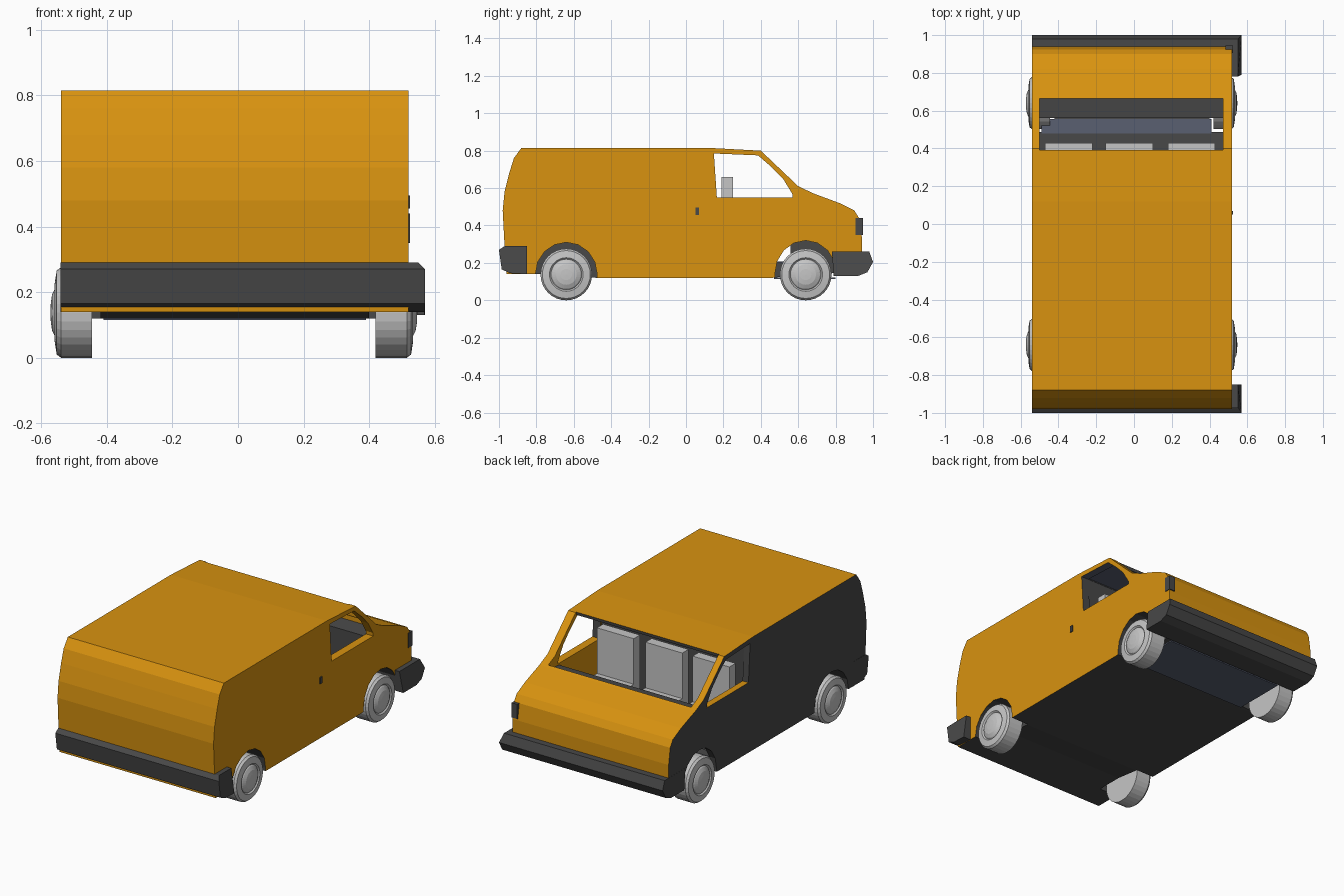
import bpy, bmesh, math

if "Cube" in bpy.data.objects:
    bpy.data.objects.remove(bpy.data.objects["Cube"])


def mat(name, r, g, b):
    m = bpy.data.materials.new(name)
    m.diffuse_color = (r, g, b, 1)
    m.use_nodes = True
    m.node_tree.nodes["Principled BSDF"].inputs["Base Color"].default_value = m.diffuse_color
    return m


ORANGE = mat("orange paint", 0.69, 0.29, 0.005)
DARK = mat("dark grey", 0.065, 0.065, 0.065)
BLUE = mat("blue grey lining", 0.10, 0.115, 0.165)
LIGHT = mat("light grey", 0.56, 0.56, 0.56)


def make(name, bm, *mats):
    bmesh.ops.recalc_face_normals(bm, faces=bm.faces)
    me = bpy.data.meshes.new(name)
    bm.to_mesh(me)
    bm.free()
    for m in mats:
        me.materials.append(m)
    ob = bpy.data.objects.new(name, me)
    bpy.context.collection.objects.link(ob)
    return ob


def extrude(name, profile, x0, x1, *mats):
    """Extrude a (y, z) side profile along x."""
    bm = bmesh.new()
    a = [bm.verts.new((x0, y, z)) for y, z in profile]
    b = [bm.verts.new((x1, y, z)) for y, z in profile]
    n = len(profile)
    bm.faces.new(a)
    bm.faces.new(b)
    for i in range(n):
        bm.faces.new((a[i], a[(i + 1) % n], b[(i + 1) % n], b[i]))
    return make(name, bm, *mats)


def box(name, x0, x1, y0, y1, z0, z1, m):
    return extrude(name, [(y0, z0), (y1, z0), (y1, z1), (y0, z1)], x0, x1, m)


# Body: side profile extruded across the width
body = extrude("body", [
    (-0.96, 0.14), (-0.79, 0.14), (-0.64, 0.14), (-0.48, 0.12), (0.46, 0.12),
    (0.64, 0.14), (0.94, 0.15), (0.94, 0.34), (0.925, 0.44), (0.90, 0.48),
    (0.82, 0.52), (0.68, 0.572), (0.60, 0.61), (0.50, 0.705), (0.40, 0.80),
    (0.12, 0.815), (-0.88, 0.815), (-0.92, 0.76), (-0.945, 0.68),
    (-0.97, 0.58), (-0.98, 0.48), (-0.97, 0.29)], -0.54, 0.52,
    ORANGE, DARK, BLUE)

# Cutters: cabin with windscreen opening, side windows, wheel wells
cutters = [
    extrude("cabin_cutter", [
        (0.151, 0.20), (0.56, 0.20), (0.56, 0.54), (0.665, 0.55), (0.665, 0.64),
        (0.45, 0.86), (0.402, 0.86), (0.39, 0.782), (0.151, 0.79)], -0.50, 0.47),
    extrude("window_cutter", [
        (0.165, 0.55), (0.57, 0.55), (0.568, 0.57), (0.52, 0.648),
        (0.46, 0.71), (0.385, 0.775), (0.149, 0.785)], -0.7, 0.7)]
for cy, top in ((-0.64, 0.17), (0.64, 0.18)):
    arch = [(cy + 0.165 * math.cos(i * math.pi / 8),
             0.14 + top * math.sin(i * math.pi / 8)) for i in range(9)]
    arch += [(cy - 0.165, 0.05), (cy + 0.165, 0.05)]
    for x0, x1 in ((0.40, 0.65), (-0.67, -0.42)):
        cutters.append(extrude("wheel_well_cutter", arch, x0, x1))
for c in cutters:
    c.hide_render = True
    mod = body.modifiers.new("cut", "BOOLEAN")
    mod.operation = "DIFFERENCE"
    mod.solver = "EXACT"
    mod.object = c
bpy.context.view_layer.update()
dg = bpy.context.evaluated_depsgraph_get()
cut_mesh = bpy.data.meshes.new_from_object(body.evaluated_get(dg))
body.modifiers.clear()
body.data = cut_mesh
for c in cutters:
    bpy.data.objects.remove(c)
cut_mesh.materials.clear()
for m in (ORANGE, DARK, BLUE):
    cut_mesh.materials.append(m)

# Body colours by position and direction
for p in cut_mesh.polygons:
    (x, y, z), n = p.center, p.normal
    p.material_index = 0
    in_cabin = -0.51 < x < 0.475 and 0.14 < y < 0.67 and z < 0.80
    in_well = z < 0.34 and abs(abs(y) - 0.64) < 0.18
    if n.x < -0.9 and x < -0.49:
        p.material_index = 1                      # plain dark left side
    elif n.x > 0.9 and x < -0.49:
        p.material_index = 1                      # left inner wall
    elif x < -0.505 and 0.14 < y < 0.58 and 0.54 < z < 0.79 and n.y * n.z < -0.1:
        p.material_index = 1                      # left window frame
    elif n.z < -0.8 and z < 0.2:
        p.material_index = 1                      # underside
    elif in_well and not (n.x > 0.9 and x > 0.51):
        p.material_index = 1                      # wheel wells
    elif in_cabin and n.z < -0.5 and z > 0.7:
        p.material_index = 2                      # ceiling lining
    elif in_cabin and abs(n.x) < 0.5 and (n.z > 0.8 or abs(n.y) > 0.8) and (y < 0.57 or z < 0.556):
        p.material_index = 1                      # dashboard, floor, partition

# Front floor lining, seen from above and below
box("cabin_floor", -0.49, 0.41, 0.48, 0.555, 0.20, 0.207, BLUE)
box("front_underside", -0.41, 0.39, 0.47, 0.80, 0.115, 0.123, BLUE)

# Bumpers: wrap around the right side, top edge chamfered there
for name, prof in (
    ("rear_bumper", [(-0.85, 0.14), (-0.94, 0.145), (-0.985, 0.165),
                     (-1.0, 0.27), (-0.97, 0.29), (-0.85, 0.29)]),
    ("front_bumper", [(0.79, 0.13), (0.92, 0.13), (0.97, 0.15),
                      (1.0, 0.205), (0.98, 0.26), (0.78, 0.26)])):
    b = extrude(name, prof, -0.541, 0.57, DARK)
    top = max(z for _, z in prof)
    for v in b.data.vertices:
        if v.co.x > 0.5 and v.co.z > top - 0.001:
            v.co.x = 0.55


# Wheels: lathed profile with a domed hub cap
def wheel(name, x_in, side, cy):
    prof = [(0.0, 0), (0.138, 0), (0.138, 0.095), (0.128, 0.108), (0.09, 0.114),
            (0.082, 0.106), (0.076, 0.112), (0.055, 0.122), (0.03, 0.126), (0.0, 0.127)]
    bm = bmesh.new()
    vs = [bm.verts.new((x_in + side * d, cy, 0.138 + r)) for r, d in prof]
    es = [bm.edges.new(e) for e in zip(vs, vs[1:])]
    bmesh.ops.spin(bm, geom=vs + es, cent=(0, cy, 0.138), axis=(1, 0, 0),
                   angle=2 * math.pi, steps=32, use_merge=True)
    bmesh.ops.remove_doubles(bm, verts=bm.verts, dist=0.0005)
    make(name, bm, LIGHT)


for label, cy in (("rear", -0.64), ("front", 0.64)):
    wheel(label + "_right_wheel", 0.42, 1, cy)
    wheel(label + "_left_wheel", -0.445, -1, cy)

# Three front seats
for i, cx in enumerate((-0.345, -0.025, 0.305)):
    extrude("seat_%d" % (i + 1), [
        (0.19, 0.21), (0.43, 0.21), (0.43, 0.38), (0.25, 0.38),
        (0.25, 0.66), (0.19, 0.66)], cx - 0.125, cx + 0.125, LIGHT)

# Headlight on the right corner and the door handle
box("headlight", 0.485, 0.524, 0.905, 0.945, 0.35, 0.44, DARK)
box("door_handle", 0.515, 0.525, 0.05, 0.07, 0.455, 0.495, DARK)
